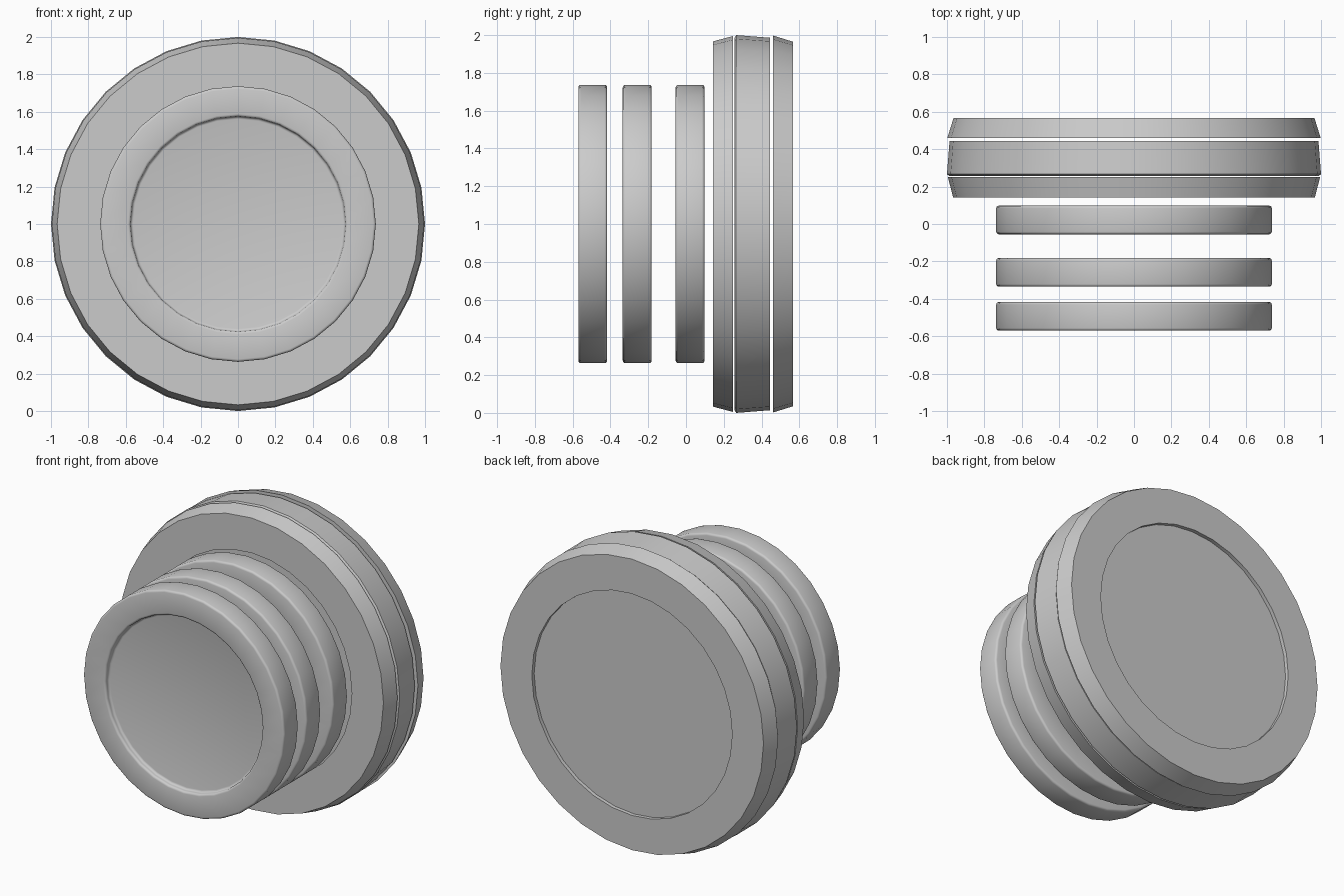
import bpy
import bmesh
from math import cos, sin, pi, radians

SIDES = 32
cube = bpy.data.objects.get("Cube")
if cube:
    bpy.data.objects.remove(cube, do_unlink=True)

grey = bpy.data.materials.new("light_grey")
grey.use_nodes = True
color = (0.6, 0.6, 0.6, 1)
grey.diffuse_color = color
grey.node_tree.nodes["Principled BSDF"].inputs["Base Color"].default_value = color


def lathe(name, profile, bevel=0):
    """Turn (radius, y) points around the y axis and close both ends flat."""
    bm = bmesh.new()
    rings = []
    for r, y in profile:
        angles = [2 * pi * i / SIDES for i in range(SIDES)]
        rings.append([bm.verts.new((r * cos(a), y, r * sin(a))) for a in angles])
    for a, b in zip(rings, rings[1:]):
        for i in range(SIDES):
            j = (i + 1) % SIDES
            bm.faces.new((a[i], a[j], b[j], b[i]))
    bm.faces.new(rings[0])
    bm.faces.new(rings[-1])
    bmesh.ops.recalc_face_normals(bm, faces=bm.faces)
    mesh = bpy.data.meshes.new(name)
    bm.to_mesh(mesh)
    bm.free()
    mesh.materials.append(grey)
    obj = bpy.data.objects.new(name, mesh)
    obj.location.z = 1
    bpy.context.collection.objects.link(obj)
    bpy.ops.object.select_all(action='DESELECT')
    obj.select_set(True)
    bpy.context.view_layer.objects.active = obj
    if bevel:
        mod = obj.modifiers.new("rounded_edges", 'BEVEL')
        mod.width = bevel
        mod.segments = 3
        mod.limit_method = 'ANGLE'
        mod.angle_limit = radians(40)
        bpy.ops.object.shade_smooth()
    else:
        bpy.ops.object.shade_smooth_by_angle(angle=radians(30))
    return obj


def dished(front, back, r_front, r_back, hole, depth):
    """Disc outline with a shallow round recess in both faces."""
    return [(hole, front + depth), (hole, front), (r_front, front),
            (r_back, back), (hole, back), (hole, back - depth)]


# Three narrow rounded discs at the front
for name, y in (("front_disc", -0.57), ("middle_disc", -0.335), ("rear_disc", -0.055)):
    lathe(name, dished(y, y + 0.153, 0.737, 0.737, 0.575, 0.035), bevel=0.014)

# Three wide discs at the back, the outer two tapering away from the middle
lathe("wide_front_disc", dished(0.143, 0.25, 0.967, 0.995, 0.735, 0.025))
lathe("wide_middle_disc", [(0.985, 0.256), (1.0, 0.266), (0.986, 0.444)])
lathe("wide_back_disc", dished(0.46, 0.566, 0.998, 0.965, 0.735, 0.025))
